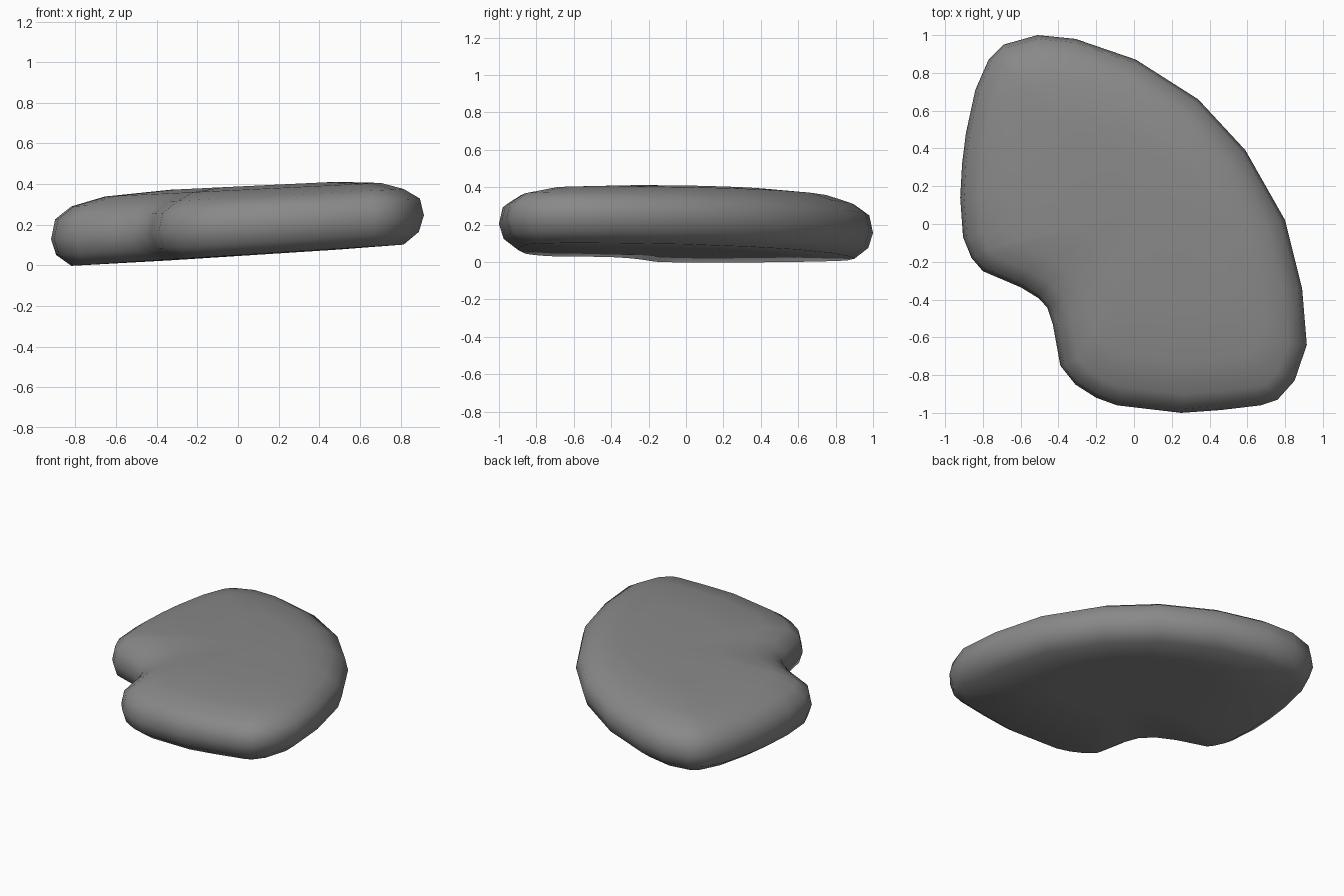
import bpy
import bmesh
from mathutils import Vector

cube = bpy.data.objects.get("Cube")
if cube:
    bpy.data.objects.remove(cube, do_unlink=True)

# Stone colour
stone = bpy.data.materials.new("stone grey")
stone.use_nodes = True
grey = (0.25, 0.25, 0.25, 1)
stone.diffuse_color = grey
stone.node_tree.nodes["Principled BSDF"].inputs["Base Color"].default_value = grey

# Kidney-shaped plan outline, clockwise from the back
outline = [Vector(p) for p in (
    (-.51, 1), (-.31, .98), (.01, .87), (.34, .66), (.59, .39), (.8, .02),
    (.89, -.34), (.915, -.64), (.85, -.83), (.76, -.93), (.67, -.96),
    (.46, -.985), (.25, -1), (-.09, -.96), (-.2, -.92), (-.31, -.85),
    (-.39, -.75), (-.43, -.53), (-.46, -.44), (-.51, -.39), (-.6, -.335),
    (-.8, -.25), (-.86, -.18), (-.905, -.07), (-.92, .14), (-.91, .32),
    (-.89, .48), (-.84, .71), (-.77, .87), (-.69, .95))]
centre = Vector((.15, .1))

# Edge profile: inset along the normal, pull to the centre, height from the rim
profile = [(.1, .5, -.142), (.1, 0, -.138), (.025, 0, -.08), (0, 0, 0),
           (.02, 0, .09), (.1, 0, .145), (.1, .17, .183), (.1, .5, .2)]


def lift(point, height):
    """Place a plan point on the tilted slab."""
    if height > 0:
        height *= 1 - .08 * point.x
    return Vector((point.x, point.y, .188 + .064 * point.x + height))


def inset(index, distance):
    """Move an outline point inwards."""
    before = outline[index - 1]
    after = outline[(index + 1) % len(outline)]
    along = (after - before).normalized()
    return outline[index] + Vector((along.y, -along.x)) * distance


def build_slab():
    bm = bmesh.new()
    count = len(outline)
    rings = []
    for distance, pull, height in profile:
        ring = []
        for i in range(count):
            point = inset(i, distance).lerp(centre, pull)
            ring.append(bm.verts.new(lift(point, height)))
        rings.append(ring)
    # Skin between neighbouring rings
    for low, high in zip(rings, rings[1:]):
        for i in range(count):
            j = (i + 1) % count
            bm.faces.new((low[i], low[j], high[j], high[i]))
    # Close the underside and the top with fans
    for ring, height in ((rings[0], profile[0][2]), (rings[-1], profile[-1][2])):
        hub = bm.verts.new(lift(centre, height))
        for i in range(count):
            bm.faces.new((ring[i], ring[(i + 1) % count], hub))
    bmesh.ops.recalc_face_normals(bm, faces=bm.faces)
    for face in bm.faces:
        face.smooth = True
    mesh = bpy.data.meshes.new("stone_slab")
    bm.to_mesh(mesh)
    bm.free()
    mesh.materials.append(stone)
    slab = bpy.data.objects.new("stone_slab", mesh)
    bpy.context.collection.objects.link(slab)


build_slab()
